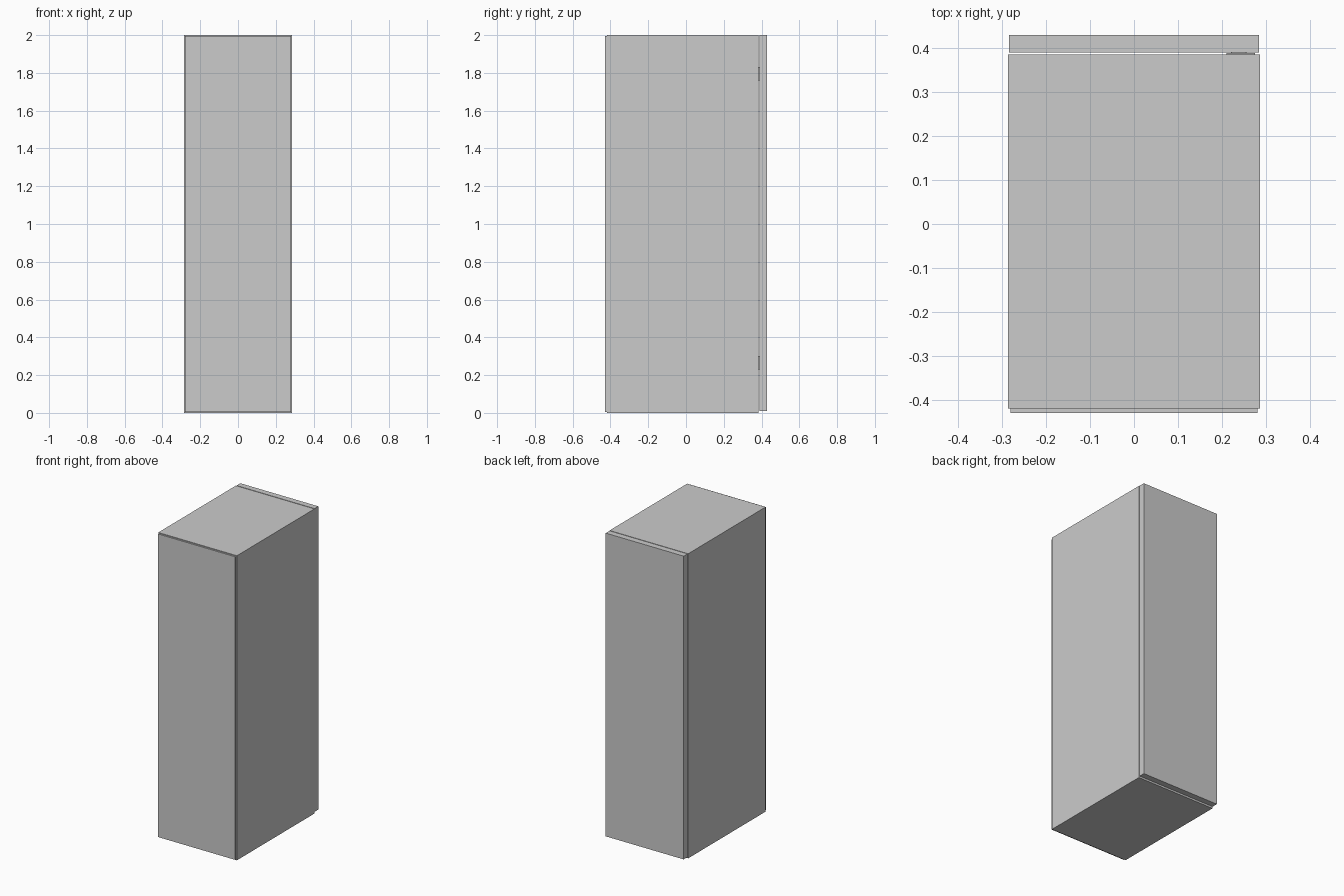
import bpy, bmesh
from mathutils import Vector

if "Cube" in bpy.data.objects:
    bpy.data.objects.remove(bpy.data.objects["Cube"])


def box(name, lo, hi, bevel=0.0):
    """Axis-aligned box between two corners, with an optional small chamfer."""
    lo, hi = Vector(lo), Vector(hi)
    size, mid = hi - lo, (hi + lo) / 2
    bm = bmesh.new()
    bmesh.ops.create_cube(bm, size=1)
    bmesh.ops.scale(bm, vec=size, verts=bm.verts)
    mesh = bpy.data.meshes.new(name)
    bm.to_mesh(mesh)
    bm.free()
    obj = bpy.data.objects.new(name, mesh)
    obj.location = mid
    bpy.context.collection.objects.link(obj)
    if bevel:
        mod = obj.modifiers.new("edge_chamfer", 'BEVEL')
        mod.width = bevel
        mod.segments = 1
    return obj


# Main cabinet body
box("cabinet_body", (-0.2855, -0.419, 0.0), (0.2855, 0.385, 2.0))

# Thin inset panel on the front
box("front_panel", (-0.28, -0.4285, 0.005), (0.28, -0.419, 1.995))

# Thick door on the back, raised off the floor and separated by a narrow gap
box("door", (-0.283, 0.3895, 0.009), (0.283, 0.4285, 2.0))

# Hinge plates bridging the gap near the top and bottom of the door
for label, z in (("lower", 0.265), ("upper", 1.795)):
    box(f"{label}_hinge_leaf", (0.21, 0.384, z - 0.035), (0.274, 0.388, z + 0.035))
    box(f"{label}_hinge_boss", (0.22, 0.387, z - 0.02), (0.255, 0.390, z + 0.02), 0.0008)
